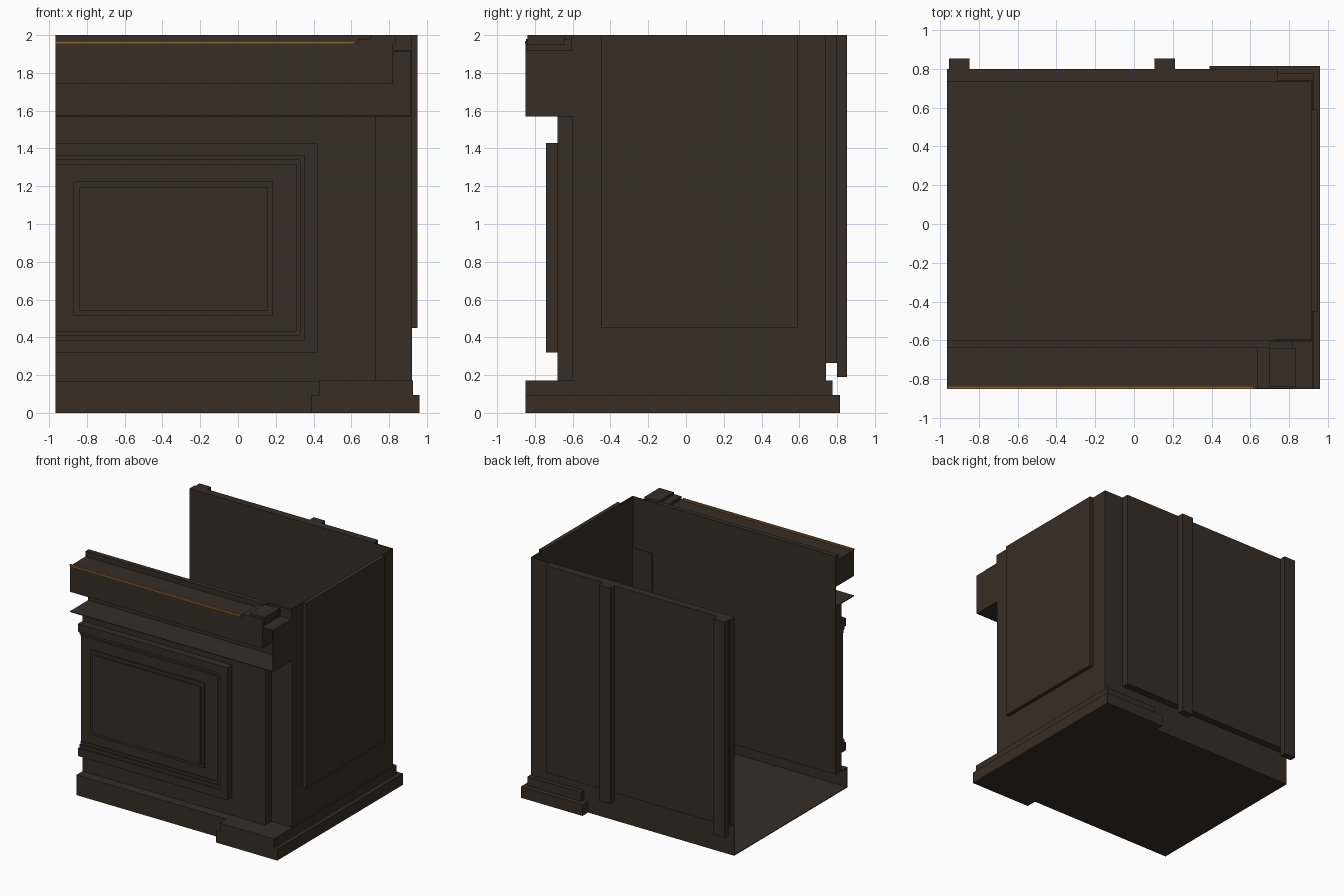
import bpy

old = bpy.data.objects.get("Cube")
if old:
    bpy.data.objects.remove(old, do_unlink=True)


def material(name, rgb):
    m = bpy.data.materials.new(name)
    m.use_nodes = True
    m.diffuse_color = (*rgb, 1)
    m.node_tree.nodes["Principled BSDF"].inputs["Base Color"].default_value = (*rgb, 1)
    return m


wood = material("dark wood", (0.038, 0.026, 0.018))
gold = material("gilded trim", (0.25, 0.11, 0.03))


def box(name, x, y, z, mat=wood):
    """Box spanning the given (low, high) ranges."""
    verts = [(a, b, c) for a in x for b in y for c in z]
    faces = [(0, 1, 3, 2), (4, 6, 7, 5), (0, 4, 5, 1), (2, 3, 7, 6), (0, 2, 6, 4), (1, 5, 7, 3)]
    me = bpy.data.meshes.new(name)
    me.from_pydata(verts, [], faces)
    me.materials.append(mat)
    ob = bpy.data.objects.new(name, me)
    bpy.context.collection.objects.link(ob)
    return ob


def open_frame(name, right, z, width, y):
    """Moulding with top, bottom and right rails, running off the left end."""
    box(name + "_top", (L, right), y, (z[1] - width, z[1]))
    box(name + "_bottom", (L, right), y, (z[0], z[0] + width))
    box(name + "_right", (right - width, right), y, (z[0] + width, z[1] - width))


L, R, T = -0.965, 0.92, 0.006     # open end, side wall, sheet thickness
FRONT, BACK, LIP = -0.60, 0.74, -0.85

# Carcass: floor and walls, open at the top and at one end
box("floor", (L, R), (-0.76, BACK), (0, T))
box("back_wall", (L, R), (BACK - T, BACK), (0, 2))
box("side_wall", (R - T, R), (FRONT, BACK), (0, 2))
box("front_wall", (L, 0.73), (-0.68, FRONT), (0.17, 1.57))
box("front_corner_wall", (0.73, R), (FRONT, FRONT + T), (0, 1.57))
box("front_upper_wall", (L, R), (FRONT - T, FRONT), (1.57, 2))

# Raised panels and posts on the side and back
box("side_panel", (R, 0.95), (-0.45, 0.59), (0.45, 2))
box("back_panel", (L, 0.74), (BACK, 0.80), (0.265, 2))
for i, x in enumerate((-0.955, 0.105)):
    box(f"back_post_{i + 1}", (x, x + 0.107), (0.80, 0.853), (0.19, 2))

# Front panel mouldings, stepping inwards
box("front_field", (L, 0.36), (-0.70, -0.68), (0.36, 1.40))
open_frame("outer_frame", 0.42, (0.32, 1.43), 0.067, (-0.74, -0.68))
open_frame("middle_frame", 0.353, (0.387, 1.363), 0.025, (-0.725, -0.69))
open_frame("inner_frame", 0.328, (0.412, 1.338), 0.022, (-0.71, -0.69))
box("raised_panel", (-0.87, 0.185), (-0.715, -0.70), (0.515, 1.225))
box("raised_panel_face", (-0.84, 0.16), (-0.73, -0.715), (0.542, 1.197))

# Skirting along the front
box("skirting_front", (L, 0.43), (-0.76, -0.76 + T), (0, 0.17))
box("skirting_ledge", (L, 0.43), (-0.76, -0.68), (0.17 - T, 0.17))

# Stepped plinth wrapping the closed end
for name, x0, x1, y1, z in (("lower_plinth", 0.39, 0.96, 0.815, (0, 0.095)),
                            ("upper_plinth", 0.43, 0.927, 0.775, (0.095, 0.172))):
    box(name + "_front", (x0, x1), (LIP, FRONT), z)
    box(name + "_side", (R, x1), (FRONT, BACK), z)
    box(name + "_back", (x0, x1), (BACK, y1), z)

# Overhanging cornice
box("cornice_shelf", (L, R), (LIP, FRONT), (1.57, 1.57 + T))
box("cornice_end", (R - T, R), (LIP, FRONT), (1.57, 1.92))
box("cornice_frieze", (L, 0.635), (LIP, -0.64), (1.74, 1.955))
box("cornice_back_rail", (L, 0.70), (-0.64, FRONT), (1.74, 2))
box("cornice_corner_block", (0.635, 0.82), (LIP + 0.003, FRONT), (1.74, 1.98))
box("cornice_corner_cap", (0.70, 0.835), (LIP + 0.01, -0.64), (1.95, 2))
box("cornice_corner_top", (0.82, R - T), (LIP, FRONT), (1.914, 1.92))
box("gilded_strip", (L, 0.62), (LIP - 0.002, LIP + 0.014), (1.955, 1.968), gold)
